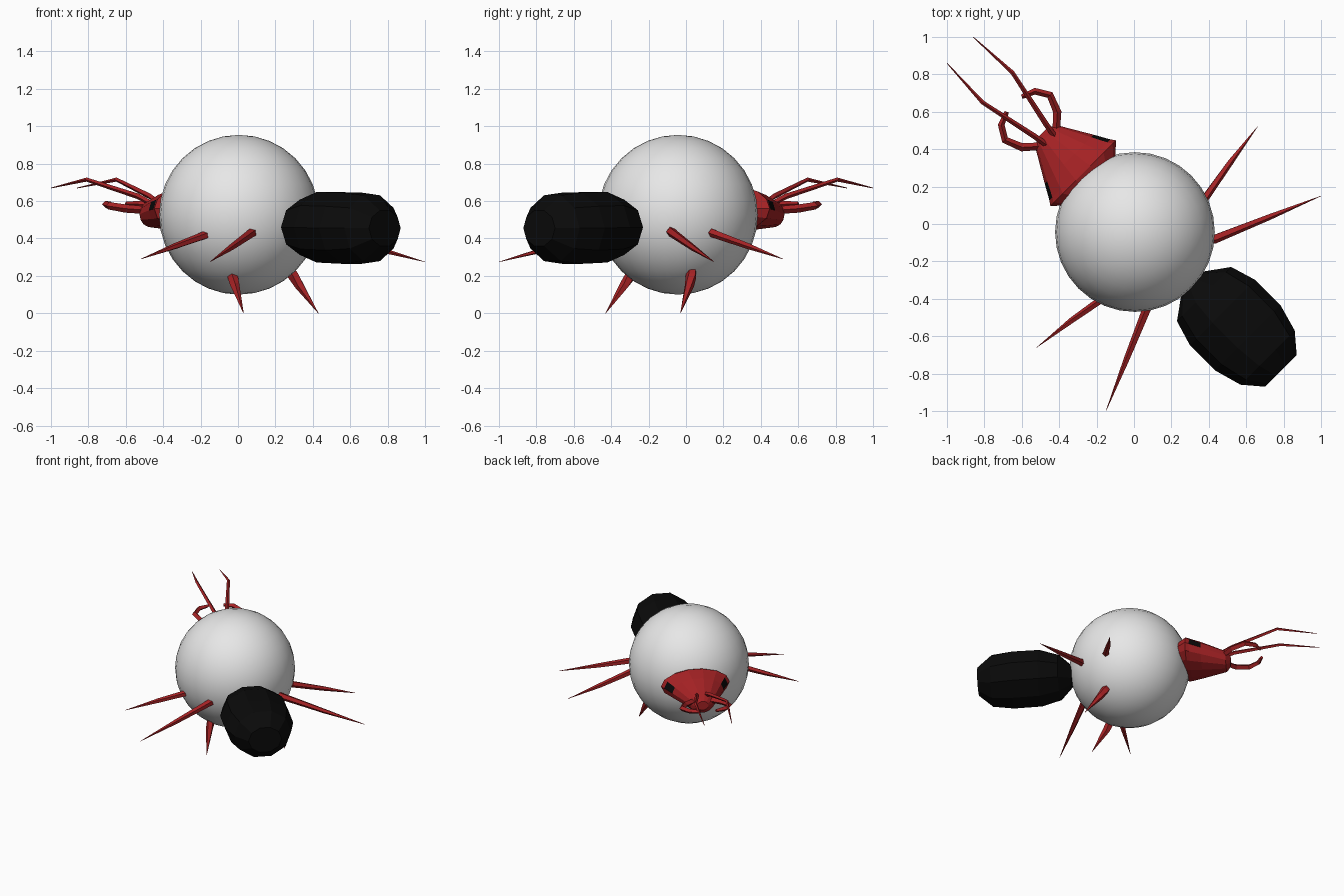
import bpy, bmesh, math
from mathutils import Matrix, Vector

if "Cube" in bpy.data.objects:
    bpy.data.objects.remove(bpy.data.objects["Cube"])

# The insect is built facing +y, then turned to stand diagonally
TURN = Matrix.Rotation(math.radians(45), 4, 'Z')


def material(name, color):
    m = bpy.data.materials.new(name)
    m.use_nodes = True
    m.diffuse_color = (*color, 1)
    bsdf = m.node_tree.nodes["Principled BSDF"]
    bsdf.inputs["Base Color"].default_value = (*color, 1)
    bsdf.inputs["Roughness"].default_value = 0.8
    return m


RED = material("dark red", (0.38, 0.016, 0.018))
BLACK = material("black", (0.003, 0.003, 0.003))
GREY = material("light grey", (0.8, 0.8, 0.8))


def finish(name, bm, mats, matrix=TURN):
    bmesh.ops.recalc_face_normals(bm, faces=bm.faces)
    bm.transform(matrix)
    mesh = bpy.data.meshes.new(name)
    bm.to_mesh(mesh)
    bm.free()
    for m in mats:
        mesh.materials.append(m)
    ob = bpy.data.objects.new(name, mesh)
    bpy.context.collection.objects.link(ob)
    return ob


def skin(bm, rings):
    """Join rings of points into a closed, flat-faced body."""
    loops = [[bm.verts.new(p) for p in ring] for ring in rings]
    n = len(loops[0])
    for a, b in zip(loops, loops[1:]):
        for i in range(n):
            j = (i + 1) % n
            bm.faces.new((a[i], a[j], b[j], b[i]))
    bm.faces.new(loops[0])
    bm.faces.new(loops[-1])


def body(sections, sides):
    """Sections are (y, half width, half height, centre z)."""
    bm = bmesh.new()
    angles = [2 * math.pi * i / sides for i in range(sides)]
    skin(bm, [[Vector((w * math.cos(a), y, z + h * math.sin(a))) for a in angles]
              for y, w, h, z in sections])
    return bm


def limb(name, points, radii, side, sides=5):
    """Tapered limb along a path, mirrored by side."""
    pts = [Vector((p[0] * side, p[1], p[2])) for p in points]
    rings = []
    for i, p in enumerate(pts):
        d = (pts[min(i + 1, len(pts) - 1)] - pts[max(i - 1, 0)]).normalized()
        u = d.cross(Vector((0, 0, 1))).normalized()
        v = u.cross(d)
        rings.append([p + radii[i] * (u * math.cos(a) + v * math.sin(a))
                      for a in (2 * math.pi * k / sides for k in range(sides))])
    bm = bmesh.new()
    skin(bm, rings)
    finish(name, bm, [RED])


# Large smooth ball around the middle of the insect
bm = bmesh.new()
bmesh.ops.create_uvsphere(bm, u_segments=32, v_segments=16, radius=0.427)
for f in bm.faces:
    f.smooth = True
finish("ball", bm, [GREY], Matrix.Translation((0.005, -0.043, 0.527)))

# Thorax inside the ball
finish("thorax", body([(-0.43, 0.05, 0.05, 0.46), (-0.2, 0.13, 0.12, 0.46),
                       (0.1, 0.14, 0.13, 0.5), (0.33, 0.06, 0.06, 0.54)], 8), [RED])

# Faceted abdomen
finish("abdomen", body([(-0.44, 0.08, 0.08, 0.46), (-0.53, 0.205, 0.155, 0.46),
                        (-0.67, 0.247, 0.198, 0.46), (-0.86, 0.247, 0.2, 0.455),
                        (-1.01, 0.205, 0.185, 0.455), (-1.11, 0.12, 0.1, 0.455)], 10),
       [BLACK])

# Wedge-shaped head with a dark eye on each upper side
bm = body([(0.31, 0.17, 0.09, 0.56), (0.385, 0.248, 0.118, 0.56),
           (0.41, 0.23, 0.116, 0.557), (0.49, 0.185, 0.105, 0.55),
           (0.66, 0.085, 0.07, 0.53), (0.69, 0.04, 0.035, 0.53)], 14)
for f in bm.faces:
    c = f.calc_center_median()
    if 0.41 < c.y < 0.49 and abs(c.x) > 0.16 and c.z > 0.56:
        f.material_index = 1
finish("head", bm, [RED, BLACK])

for side, label in ((1, "left"), (-1, "right")):
    # Feelers and jaws
    limb(label + "_antenna", [(0.03, 0.62, 0.585), (0.045, 0.71, 0.625),
                              (0.113, 1.032, 0.715), (0.099, 1.315, 0.67)],
         [0.015, 0.015, 0.011, 0.002], side, 4)
    limb(label + "_mandible", [(0.04, 0.63, 0.55), (0.134, 0.714, 0.56), (0.17, 0.806, 0.575),
                               (0.127, 0.877, 0.583), (0.057, 0.905, 0.585)],
         [0.02, 0.022, 0.02, 0.018, 0.012], side, 4)
    # Three legs on each side, rooted in the thorax
    limb(label + "_front_leg", [(0.1, 0.02, 0.47), (0.37, -0.17, 0.43), (0.6, -0.13, 0.36),
                                (0.834, -0.099, 0.29)],
         [0.02, 0.024, 0.017, 0.001], side)
    limb(label + "_middle_leg", [(0.1, -0.2, 0.48), (0.247, -0.36, 0.435),
                                 (0.54, -0.485, 0.35), (0.813, -0.601, 0.275)],
         [0.02, 0.026, 0.017, 0.001], side)
    limb(label + "_rear_leg", [(0.12, -0.06, 0.45), (0.23, -0.19, 0.2), (0.245, -0.22, 0.15),
                               (0.283, -0.325, 0.0)],
         [0.02, 0.03, 0.026, 0.001], side)
